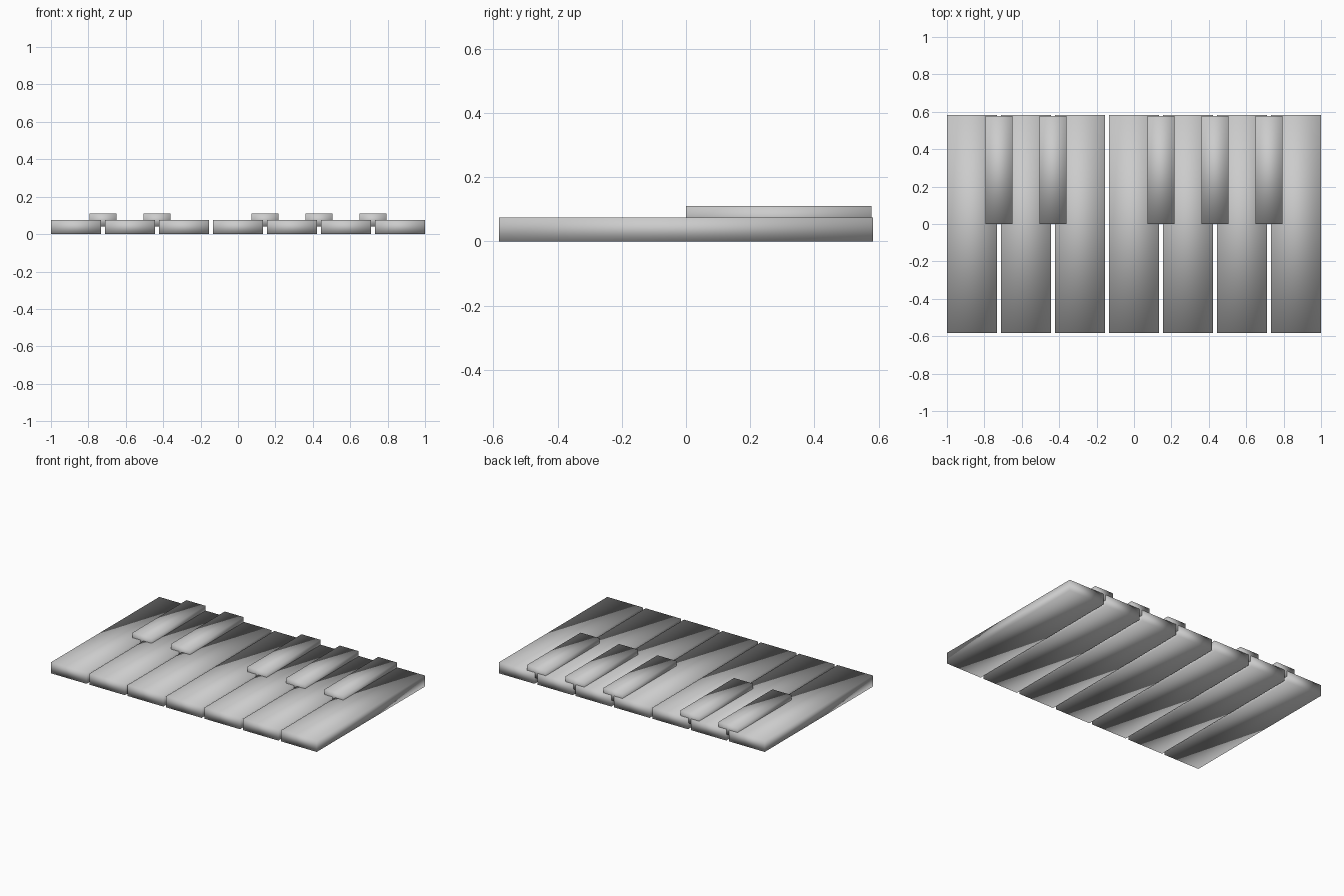
import bpy

if "Cube" in bpy.data.objects:
    bpy.data.objects.remove(bpy.data.objects["Cube"])

PITCH = 0.2887        # spacing between natural keys
KEY_W = 0.2678        # natural key width
HALF_DEPTH = 0.582


def key(name, x, width, y0, y1, z0, z1):
    """Plain soft-shaded block spanning the given ranges."""
    bpy.ops.mesh.primitive_cube_add(size=1, location=(x, (y0 + y1) / 2, (z0 + z1) / 2))
    ob = bpy.context.object
    ob.name = name
    ob.scale = (width, y1 - y0, z1 - z0)
    bpy.ops.object.transform_apply(location=False, rotation=False, scale=True)
    bpy.ops.object.shade_smooth()
    return ob


# Seven natural keys, full depth
for i in range(7):
    key(f"white_key_{i + 1}", (i - 3) * PITCH, KEY_W, -HALF_DEPTH, HALF_DEPTH, 0, 0.075)

# Five raised keys sitting over the gaps and sunk into them (none over the middle gap)
for n, gap in enumerate((0, 1, 3, 4, 5), 1):
    key(f"black_key_{n}", (gap - 2.5) * PITCH, 0.142, 0.0, 0.578, 0.04, 0.11)
